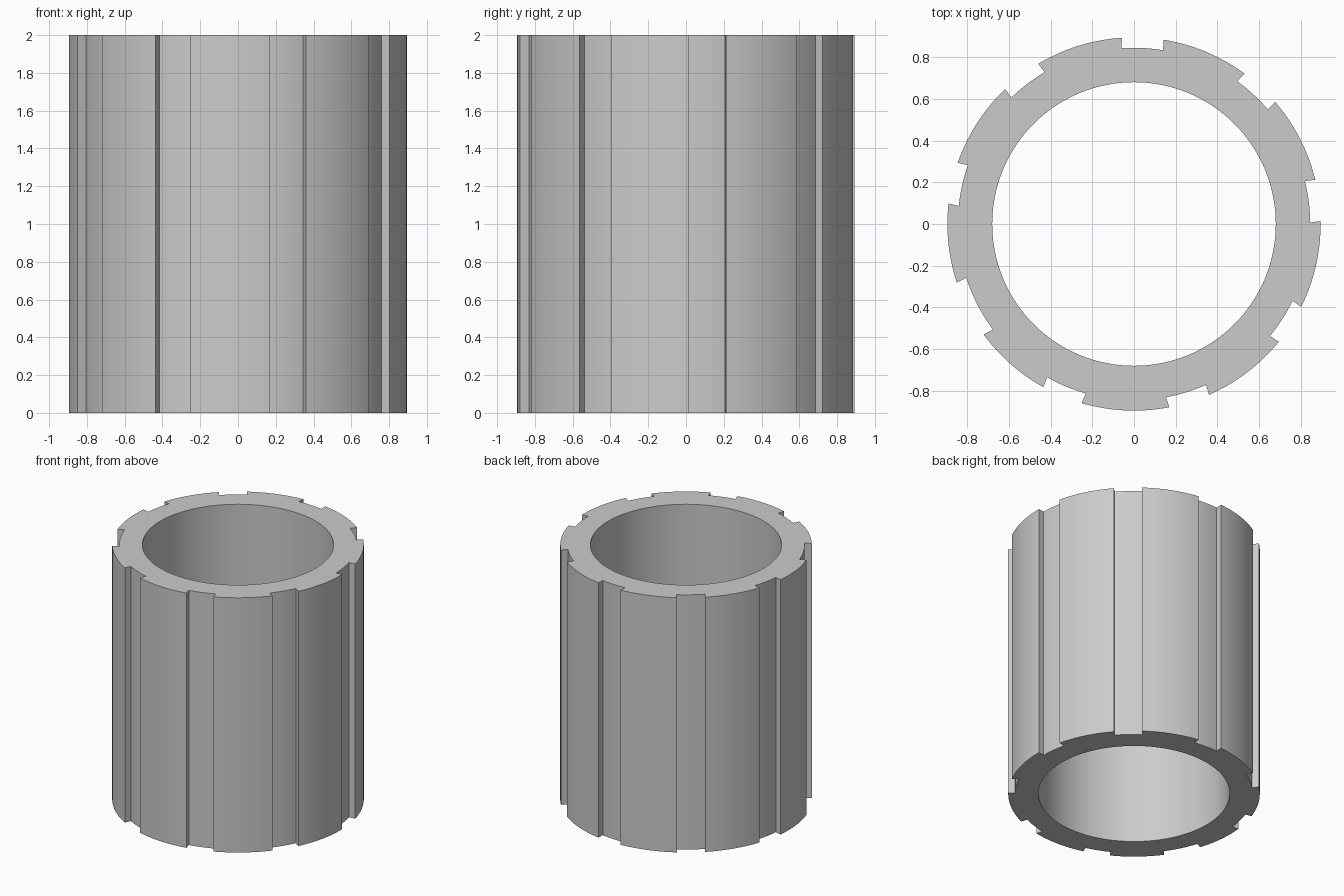
import bpy
import bmesh
from math import asin, cos, sin, radians, tau

OUTER, FLOOR, BORE = 0.895, 0.845, 0.68
HEIGHT = 2.0
GROOVES = 9
FIRST_GROOVE = radians(87.3)
HALF_WIDTH, KEY_HALF_WIDTH = 0.1, 0.14   # one groove is a wider keyway
KEY_INDEX = 3

cube = bpy.data.objects.get("Cube")
if cube:
    bpy.data.objects.remove(cube, do_unlink=True)


def arc(radius, start, end, steps):
    """Points along an arc, both ends included."""
    angles = [start + (end - start) * i / steps for i in range(steps + 1)]
    return [(radius * cos(a), radius * sin(a), 0) for a in angles]


def half_width(index):
    return KEY_HALF_WIDTH if index % GROOVES == KEY_INDEX else HALF_WIDTH


def splined_outline():
    """Outer outline: parallel-sided grooves separated by raised lands."""
    points = []
    pitch = tau / GROOVES
    for i in range(GROOVES):
        centre = FIRST_GROOVE + i * pitch
        floor_angle = asin(half_width(i) / FLOOR)
        points += arc(FLOOR, centre - floor_angle, centre + floor_angle, 6)
        land_start = centre + asin(half_width(i) / OUTER)
        land_end = centre + pitch - asin(half_width(i + 1) / OUTER)
        points += arc(OUTER, land_start, land_end, 14)
    return points


def add_loop(bm, points):
    verts = [bm.verts.new(p) for p in points]
    return [bm.edges.new((v, verts[i - 1])) for i, v in enumerate(verts)]


# Ring-shaped end face, then extrude to full height
bm = bmesh.new()
edges = add_loop(bm, splined_outline())
edges += add_loop(bm, arc(BORE, 0, tau, 128)[:-1])
bmesh.ops.triangle_fill(bm, edges=edges, use_beauty=True)
result = bmesh.ops.extrude_face_region(bm, geom=bm.faces[:], use_keep_orig=True)
top = [g for g in result["geom"] if isinstance(g, bmesh.types.BMVert)]
bmesh.ops.translate(bm, verts=top, vec=(0, 0, HEIGHT))
bmesh.ops.recalc_face_normals(bm, faces=bm.faces[:])

mesh = bpy.data.meshes.new("splined_sleeve")
bm.to_mesh(mesh)
bm.free()
sleeve = bpy.data.objects.new("splined_sleeve", mesh)
bpy.context.collection.objects.link(sleeve)

# Plain grey finish
grey = bpy.data.materials.new("light_grey")
grey.use_nodes = True
colour = (0.6, 0.6, 0.6, 1)
grey.diffuse_color = colour
grey.node_tree.nodes["Principled BSDF"].inputs["Base Color"].default_value = colour
mesh.materials.append(grey)

# Smooth curved walls with crisp edges
bpy.ops.object.select_all(action="DESELECT")
sleeve.select_set(True)
bpy.context.view_layer.objects.active = sleeve
bpy.ops.object.shade_smooth_by_angle(angle=radians(30))
